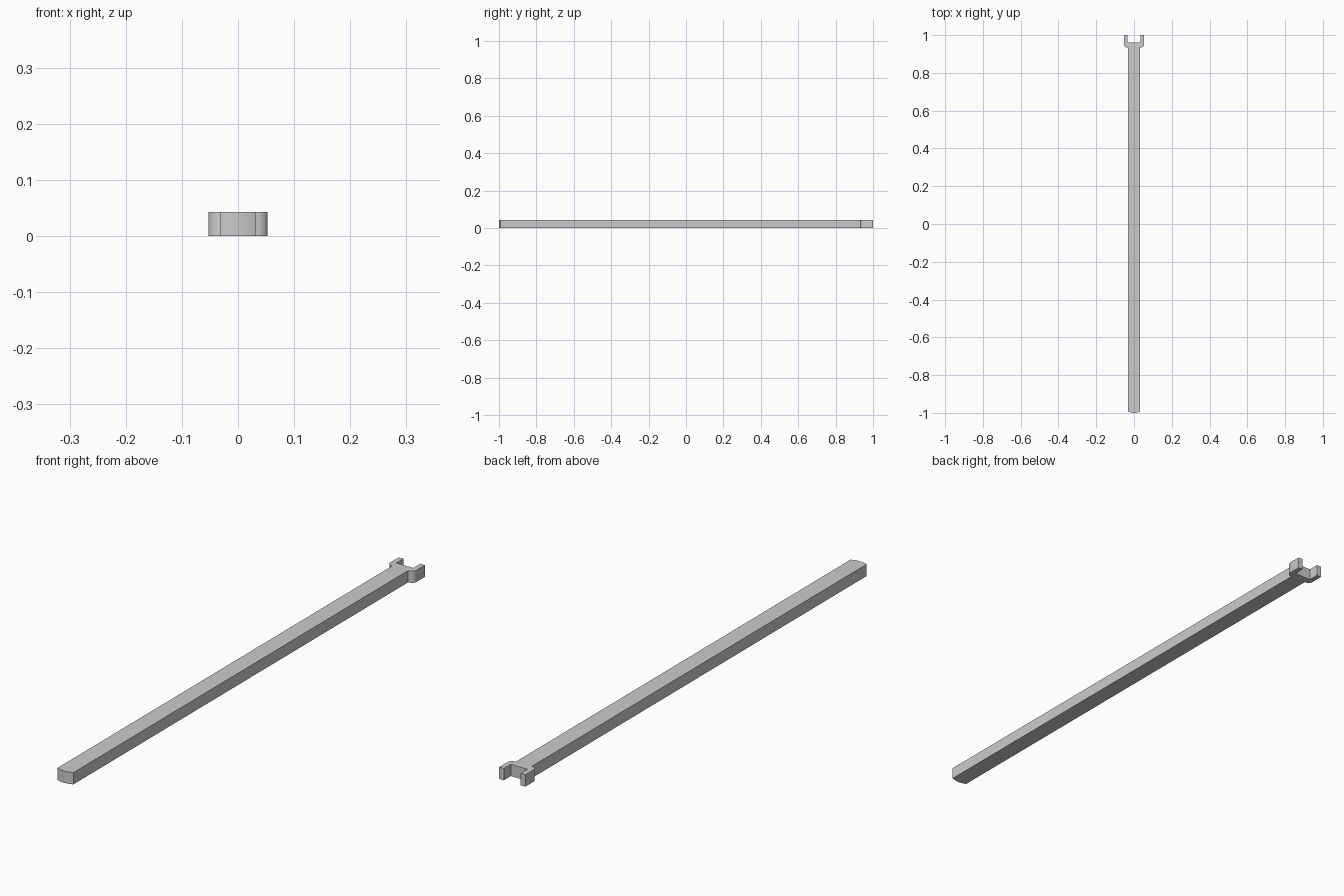
import bpy, bmesh, math

if "Cube" in bpy.data.objects:
    bpy.data.objects.remove(bpy.data.objects["Cube"])

HEIGHT = 0.043
BAR = 0.032      # half width of the bar
FORK = 0.053     # half width of the fork
SLOT = 0.034     # half width of the slot


def bezier(a, b, c, n):
    pts = []
    for i in range(n + 1):
        t = i / n
        pts.append(tuple((1 - t) ** 2 * p + 2 * t * (1 - t) * q + t * t * r
                         for p, q, r in zip(a, b, c)))
    return pts


# Right half of the outline: bowed front end, bar side, rounded shoulder, prong, slot
half = [(BAR * i / 6, -1 + 0.007 * (i / 6) ** 2) for i in range(1, 7)]
half += bezier((BAR, 0.933), (0.049, 0.935), (FORK, 0.948), 6)
half += [(FORK, 1.0), (SLOT, 1.0), (SLOT, 0.96)]
outline = [(0, -1)] + half + [(-x, y) for x, y in reversed(half)]

# Extrude the outline into one solid
bm = bmesh.new()
base = bm.faces.new([bm.verts.new((x, y, 0)) for x, y in outline])
top = bmesh.ops.extrude_face_region(bm, geom=[base])
bmesh.ops.translate(bm, vec=(0, 0, HEIGHT),
                    verts=[v for v in top["geom"] if isinstance(v, bmesh.types.BMVert)])
bmesh.ops.recalc_face_normals(bm, faces=bm.faces)
mesh = bpy.data.meshes.new("forked_bar")
bm.to_mesh(mesh)
bm.free()

bar = bpy.data.objects.new("forked_bar", mesh)
bpy.context.collection.objects.link(bar)
bpy.context.view_layer.objects.active = bar
bar.select_set(True)
bpy.ops.object.shade_smooth_by_angle(angle=math.radians(30))
